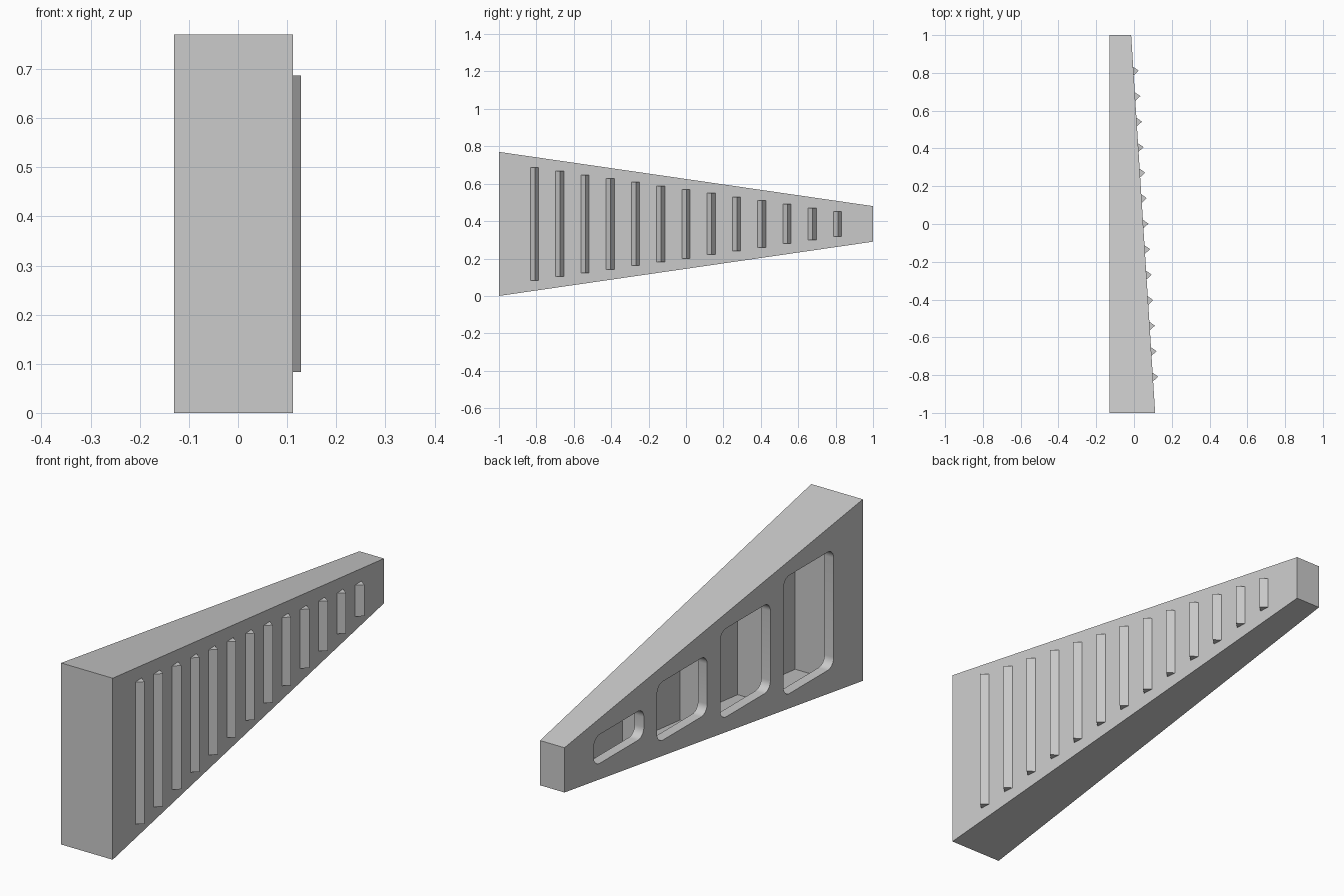
import bpy, bmesh, math
from mathutils import Vector

cube = bpy.data.objects.get("Cube")
if cube:
    bpy.data.objects.remove(cube, do_unlink=True)

grey = bpy.data.materials.new("plain_grey")
grey.use_nodes = True
grey.diffuse_color = (0.6, 0.6, 0.6, 1)
grey.node_tree.nodes["Principled BSDF"].inputs["Base Color"].default_value = (0.6, 0.6, 0.6, 1)

MID = 0.385          # height of the centre line
BACK = -0.13         # flat pocketed side
WALL = 0.043


def half_height(y):
    return 0.24 - 0.145 * y


def skin_x(y):
    """Sloping ribbed side."""
    return 0.0485 - 0.0635 * y


def loft(name, near, far):
    """Closed solid between two matching outlines."""
    bm = bmesh.new()
    a = [bm.verts.new(p) for p in near]
    b = [bm.verts.new(p) for p in far]
    bm.faces.new(a)
    bm.faces.new(b[::-1])
    n = len(a)
    for i in range(n):
        j = (i + 1) % n
        bm.faces.new((a[i], b[i], b[j], a[j]))
    bmesh.ops.recalc_face_normals(bm, faces=bm.faces)
    mesh = bpy.data.meshes.new(name)
    bm.to_mesh(mesh)
    bm.free()
    mesh.materials.append(grey)
    obj = bpy.data.objects.new(name, mesh)
    bpy.context.collection.objects.link(obj)
    return obj


def wedge(name, y0, y1, x0, inset):
    """Tapered block following the body shape, inset from its skin."""
    outline = [(y, s) for y, s in ((y0, -1), (y1, -1), (y1, 1), (y0, 1))]
    pts = [(y, MID + s * (half_height(y) - inset)) for y, s in outline]
    return loft(name, [(x0, y, z) for y, z in pts],
                [(skin_x(y) - inset, y, z) for y, z in pts])


def rounded_opening(name, yc, hy, hz, r):
    pts = []
    for k, (sy, sz) in enumerate(((1, 1), (-1, 1), (-1, -1), (1, -1))):
        for i in range(9):
            t = math.pi / 2 * (k + i / 8)
            pts.append((yc + sy * (hy - r) + r * math.cos(t),
                        MID + sz * (hz - r) + r * math.sin(t)))
    return loft(name, [(BACK - 0.05, y, z) for y, z in pts],
                [(BACK + WALL + 0.01, y, z) for y, z in pts])


def cut(target, cutter):
    mod = target.modifiers.new("cut", 'BOOLEAN')
    mod.operation = 'DIFFERENCE'
    mod.solver = 'EXACT'
    mod.object = cutter
    deps = bpy.context.evaluated_depsgraph_get()
    mesh = bpy.data.meshes.new_from_object(target.evaluated_get(deps))
    target.modifiers.clear()
    target.data = mesh
    bpy.data.objects.remove(cutter, do_unlink=True)


# Tapered body with four chambers behind rounded openings
body = wedge("tapered_body", -1, 1, BACK, 0)
for i in range(4):
    yc = 0.424 * (i - 1.5)
    hy = 0.168
    cut(body, wedge("chamber_cutter", yc - hy - 0.01, yc + hy + 0.01, BACK + WALL, WALL))
    cut(body, rounded_opening("opening_cutter", yc, hy, 0.156 - 0.149 * yc, 0.04))
body.data.name = "tapered_body"

# Row of triangular ribs on the sloping side
along = Vector((-0.0635, 1, 0)).normalized()
outward = Vector((along.y, -along.x, 0))
for i in range(13):
    y = 0.135 * (i - 6)
    h = half_height(y) - 0.056
    base = Vector((skin_x(y), y, MID))
    tri = [base - along * 0.025 - outward * 0.003,
           base + outward * 0.028,
           base + along * 0.025 - outward * 0.003]
    up = Vector((0, 0, h))
    loft(f"rib_{i + 1}", [p - up for p in tri], [p + up for p in tri])

# Keep the flat faces crisp and the opening corners smooth
bpy.ops.object.select_all(action='DESELECT')
body.select_set(True)
bpy.context.view_layer.objects.active = body
bpy.ops.object.shade_smooth_by_angle(angle=math.radians(30))
